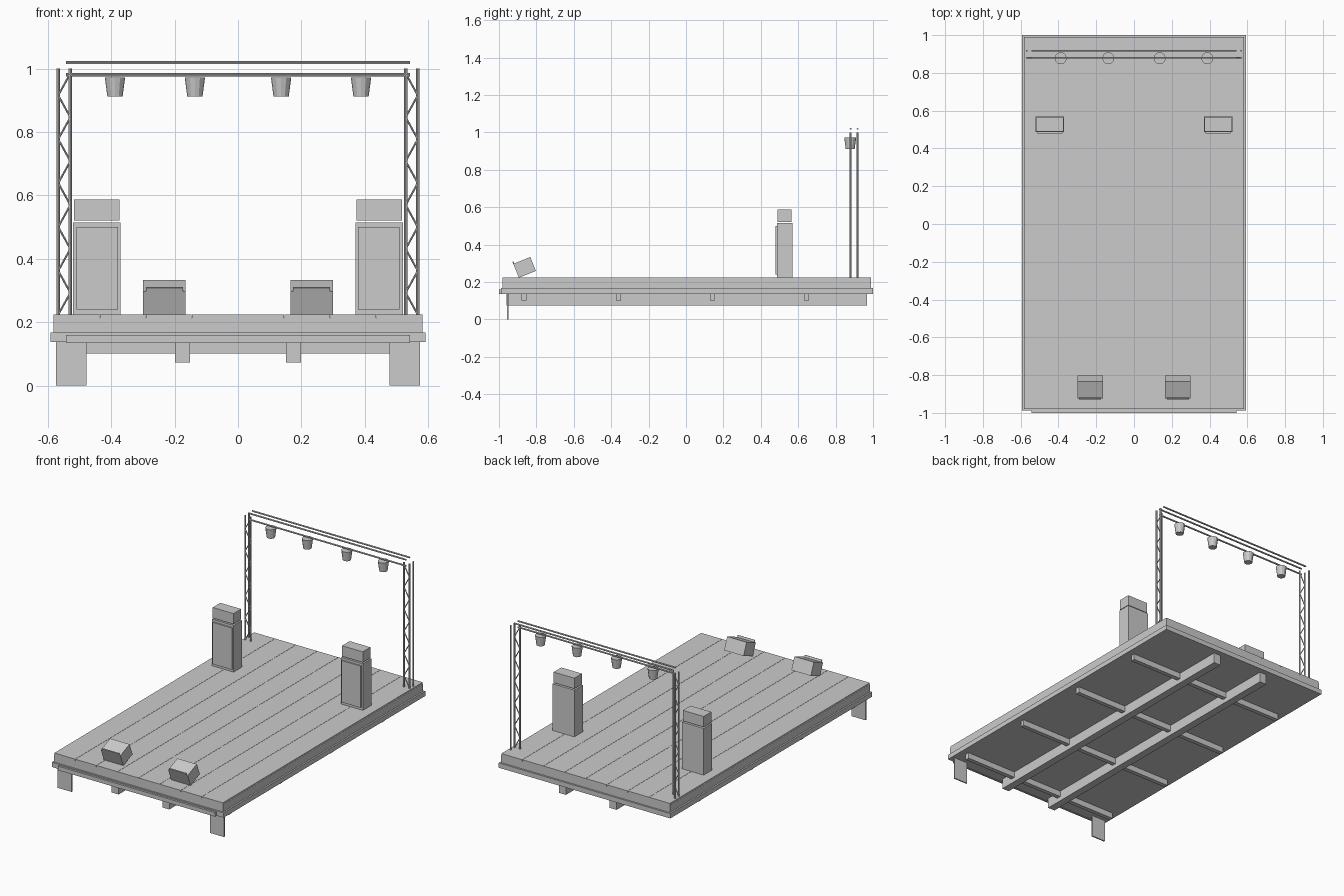
import bpy, bmesh
from math import radians, sin, cos
from mathutils import Vector

old = bpy.data.objects.get("Cube")
if old:
    bpy.data.objects.remove(old, do_unlink=True)

grey = bpy.data.materials.new("plain_grey")
grey.use_nodes = True
grey.diffuse_color = (0.6, 0.6, 0.6, 1)
grey.node_tree.nodes["Principled BSDF"].inputs["Base Color"].default_value = (0.6, 0.6, 0.6, 1)


def finish(name, bm):
    mesh = bpy.data.meshes.new(name)
    bm.to_mesh(mesh)
    bm.free()
    mesh.materials.append(grey)
    obj = bpy.data.objects.new(name, mesh)
    bpy.context.collection.objects.link(obj)
    return obj


def box(name, x, y, z, tilt=0):
    """Box from (low, high) ranges, tilted about its own x axis."""
    bm = bmesh.new()
    bmesh.ops.create_cube(bm, size=1)
    ranges = (x, y, z)
    bmesh.ops.scale(bm, vec=[b - a for a, b in ranges], verts=bm.verts)
    obj = finish(name, bm)
    obj.location = [(a + b) / 2 for a, b in ranges]
    obj.rotation_euler.x = tilt
    return obj


def around(c, size):
    return (c - size / 2, c + size / 2)


def cone(name, start, end, r1, r2, sides):
    """Capped round bar or taper between two points."""
    start, end = Vector(start), Vector(end)
    bm = bmesh.new()
    bmesh.ops.create_cone(bm, cap_ends=True, segments=sides, radius1=r1,
                          radius2=r2, depth=(end - start).length)
    obj = finish(name, bm)
    obj.location = (start + end) / 2
    obj.rotation_euler = (end - start).to_track_quat("Z", "Y").to_euler()
    return obj


def tube(name, start, end, r=0.005):
    return cone(name, start, end, r, r, 8)


DECK = 0.224

# Platform: rim, deck core, planks and front strip
box("platform_rim", (-0.592, 0.592), (-0.988, 1.0), (0.137, 0.167))
box("deck_core", (-0.582, 0.582), (-0.98, 0.989), (0.167, 0.214))
planks = 8
width = 1.164 / planks
for i in range(planks):
    box("deck_plank", around(-0.582 + (i + 0.5) * width, width - 0.0015),
        (-0.98, 0.989), (0.214, DECK))
box("front_strip", (-0.543, 0.543), (-1.0, -0.988), (0.135, 0.16))

# Chassis beams under the platform
for x in (-0.175, 0.175):
    box("long_beam", around(x, 0.048), (-0.961, 0.967), (0.073, 0.137))
for i in range(4):
    box("cross_beam", (-0.55, 0.55), around(-0.865 + i * 0.503, 0.027), (0.101, 0.137))

# Parts repeated on both sides
for s, side in ((-1, "right"), (1, "left")):
    # Front support flap
    box(side + "_front_leg", around(s * 0.526, 0.096), (-0.957, -0.949), (0, 0.137))

    # Speaker stack
    box(side + "_speaker", around(s * 0.446, 0.15), (0.487, 0.57), (DECK, 0.515))
    box(side + "_speaker_grille", around(s * 0.444, 0.132), (0.479, 0.487), (0.24, 0.5))
    box(side + "_speaker_top", around(s * 0.446, 0.143), (0.49, 0.565), (0.521, 0.587))

    # Tilted floor monitor with a lip along its front edge
    tilt = radians(22)
    my, mz = -0.863, 0.278
    box(side + "_monitor", around(s * 0.232, 0.134), around(my, 0.098),
        around(mz, 0.08), tilt)
    ly, lz = -0.046, 0.046
    box(side + "_monitor_lip", around(s * 0.232, 0.117),
        around(my + ly * cos(tilt) - lz * sin(tilt), 0.006),
        around(mz + ly * sin(tilt) + lz * cos(tilt), 0.014), tilt)

    # Triangular tower of three posts with zigzag bracing
    outer, inner = s * 0.567, s * 0.529
    for x, y in ((outer, 0.88), (inner, 0.88), (outer, 0.917)):
        tube(side + "_tower_post", (x, y, DECK), (x, y, 1.0))
    steps = 11
    rise = (0.985 - DECK) / steps
    for i in range(steps):
        a, b = (outer, inner) if i % 2 == 0 else (inner, outer)
        z = DECK + i * rise
        tube(side + "_tower_brace", (a, 0.88, z), (b, 0.88, z + rise), 0.003)

# Overhead truss bars
for y, z in ((0.88, 1.019), (0.917, 1.019), (0.88, 0.981)):
    tube("truss_bar", (-0.543, y, z), (0.543, y, z))

# Hanging spotlights
for x in (-0.388, -0.136, 0.136, 0.388):
    cone("spotlight", (x, 0.878, 0.912), (x, 0.878, 0.972), 0.024, 0.032, 12)
